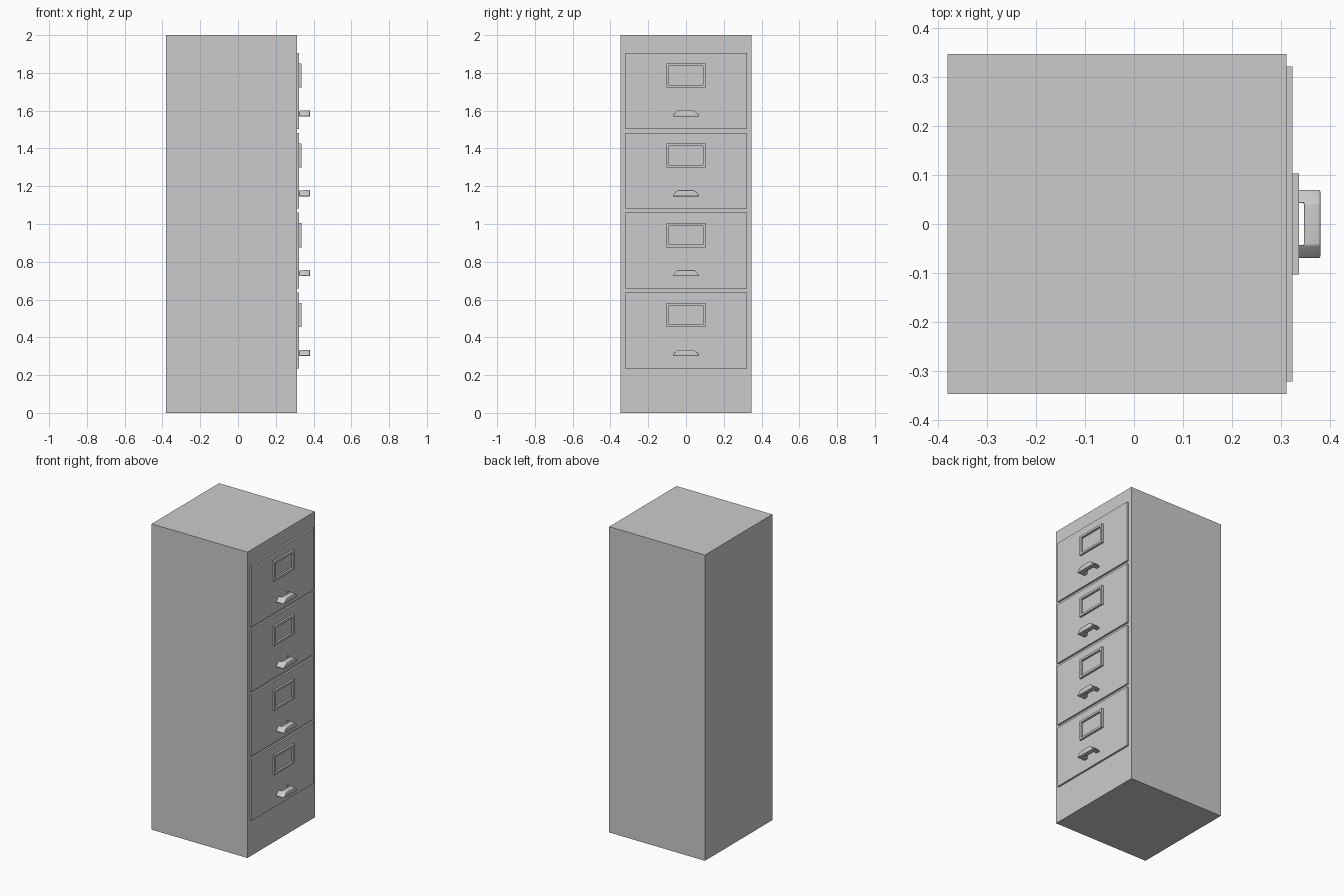
import bpy, bmesh

if "Cube" in bpy.data.objects:
    bpy.data.objects.remove(bpy.data.objects["Cube"])

def finish(name, bm):
    bmesh.ops.recalc_face_normals(bm, faces=bm.faces)
    me = bpy.data.meshes.new(name)
    bm.to_mesh(me)
    bm.free()
    ob = bpy.data.objects.new(name, me)
    bpy.context.collection.objects.link(ob)
    return ob

def box(name, lo, hi):
    bm = bmesh.new()
    bmesh.ops.create_cube(bm, size=1)
    for v in bm.verts:
        v.co = [(a + b) / 2 + c * (b - a) for a, b, c in zip(lo, hi, v.co)]
    return finish(name, bm)

def label_frame(name, z0, z1):
    # rectangular ring standing on the drawer face
    bm = bmesh.new()
    def loop(x, m):
        y = 0.103 - m
        return [bm.verts.new((x, a, b)) for a, b in
                ((-y, z0 + m), (y, z0 + m), (y, z1 - m), (-y, z1 - m))]
    loops = [loop(FACE, 0), loop(0.337, 0), loop(0.337, 0.014), loop(FACE, 0.014)]
    for a, b in zip(loops, loops[1:] + loops[:1]):
        for i in range(4):
            j = (i + 1) % 4
            bm.faces.new((a[i], a[j], b[j], b[i]))
    return finish(name, bm)

def handle(name, z):
    # trapezoid section seen from the front of the drawer, pushed outwards
    bm = bmesh.new()
    prof = [(-0.07, 0), (0.07, 0), (0.07, 0.008), (0.043, 0.033),
            (-0.043, 0.033), (-0.07, 0.008)]
    face = bm.faces.new([bm.verts.new((FACE, y, z + h)) for y, h in prof])
    ext = bmesh.ops.extrude_face_region(bm, geom=[face])
    for v in ext['geom']:
        if isinstance(v, bmesh.types.BMVert):
            v.co.x = 0.381
    ob = finish(name, bm)
    # finger gap between the grip and the drawer
    cut = box(name + "_cutter", (0.30, -0.043, z - 0.05), (0.348, 0.043, z + 0.08))
    cut.hide_render = True
    cut.hide_set(True)
    mod = ob.modifiers.new("gap", 'BOOLEAN')
    mod.object = cut
    mod.solver = 'EXACT'
    bev = ob.modifiers.new("round", 'BEVEL')
    bev.width = 0.005
    bev.segments = 3
    # apply the modifiers and drop the cutter
    bpy.context.view_layer.update()
    dg = bpy.context.evaluated_depsgraph_get()
    me = bpy.data.meshes.new_from_object(ob.evaluated_get(dg))
    ob.modifiers.clear()
    ob.data = me
    bpy.data.objects.remove(cut)
    bpy.ops.object.select_all(action='DESELECT')
    ob.select_set(True)
    bpy.context.view_layer.objects.active = ob
    bpy.ops.object.shade_smooth_by_angle()

FRONT, FACE = 0.312, 0.324

# cabinet shell
box("cabinet_body", (-0.381, -0.348, 0), (FRONT, 0.348, 2))

# four drawers with label holder and pull
for i in range(4):
    z = 0.236 + i * 0.4225
    box(f"drawer_front_{i+1}", (FRONT, -0.322, z), (FACE, 0.322, z + 0.402))
    label_frame(f"label_frame_{i+1}", z + 0.218, z + 0.346)
    handle(f"drawer_handle_{i+1}", z + 0.065)
